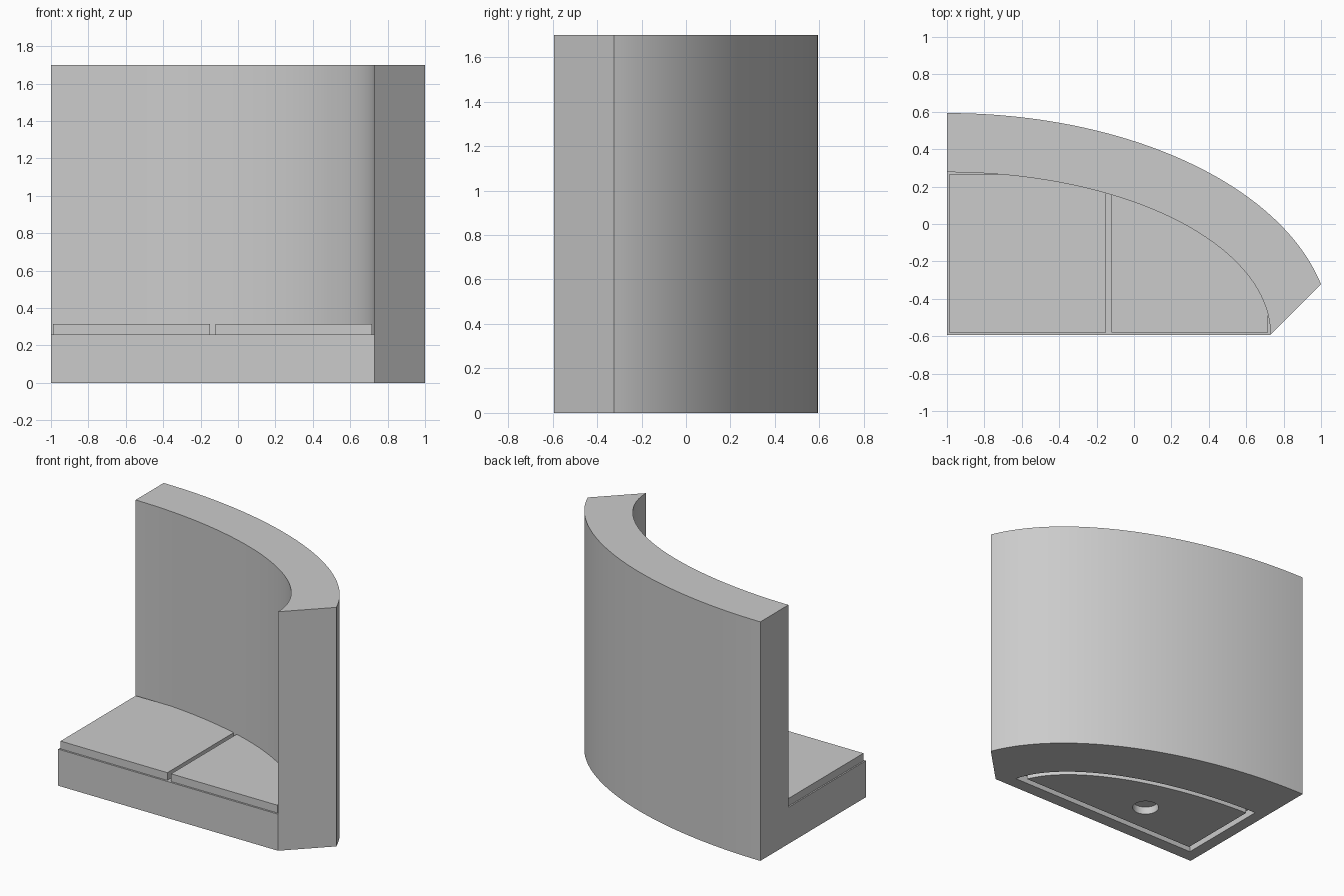
import bpy
import bmesh
import math

cube = bpy.data.objects.get("Cube")
if cube:
    bpy.data.objects.remove(cube, do_unlink=True)

grey = bpy.data.materials.new("light_grey")
grey.use_nodes = True
grey.diffuse_color = (0.6, 0.6, 0.6, 1)
grey.node_tree.nodes["Principled BSDF"].inputs["Base Color"].default_value = (0.6, 0.6, 0.6, 1)

CX, CY = -1.0, -0.593      # shared centre of all the quarter ellipses
SEAT_Z, TOP_Z, RECESS = 0.26, 1.7, 0.055
IN_A, IN_B = 1.73, 0.87    # inner face of the curved back


def arc(a, b, x0, x1, n=56):
    """Points on an ellipse about the centre, from x0 to x1."""
    t0, t1 = (math.acos(max(-1, min(1, (x - CX) / a))) for x in (x0, x1))
    return [(CX + a * math.cos(t0 + (t1 - t0) * i / n),
             CY + b * math.sin(t0 + (t1 - t0) * i / n)) for i in range(n + 1)]


def quarter(a, b, left, front):
    """Quarter ellipse outline trimmed at its left and front sides."""
    right = CX + a * math.sqrt(1 - ((front - CY) / b) ** 2)
    return [(left, front)] + arc(a, b, right, left)


def prism(name, outline, z0, z1):
    bm = bmesh.new()
    face = bm.faces.new([bm.verts.new((x, y, z0)) for x, y in outline])
    ext = bmesh.ops.extrude_face_region(bm, geom=[face])
    verts = [v for v in ext["geom"] if isinstance(v, bmesh.types.BMVert)]
    bmesh.ops.translate(bm, vec=(0, 0, z1 - z0), verts=verts)
    bmesh.ops.recalc_face_normals(bm, faces=bm.faces)
    mesh = bpy.data.meshes.new(name)
    bm.to_mesh(mesh)
    bm.free()
    mesh.materials.append(grey)
    obj = bpy.data.objects.new(name, mesh)
    bpy.context.collection.objects.link(obj)
    return obj


def activate(obj):
    bpy.ops.object.select_all(action="DESELECT")
    obj.select_set(True)
    bpy.context.view_layer.objects.active = obj


def cut(obj, cutter):
    cutter.hide_render = True
    mod = obj.modifiers.new("cut", "BOOLEAN")
    mod.operation, mod.solver, mod.object = "DIFFERENCE", "EXACT", cutter
    activate(obj)
    bpy.ops.object.modifier_apply(modifier=mod.name)
    bpy.data.objects.remove(cutter, do_unlink=True)


# Body: curved back and plinth, with the seat space and underside recess cut out
body = prism("curved_back_and_base",
             [(CX, CY), (CX + IN_A, CY)] + arc(2.054, 1.186, 1.0, CX), 0, TOP_Z)
space = [(CX - 0.2, CY - 0.2), (CX + IN_A, CY - 0.2)] + arc(IN_A, IN_B, CX + IN_A, CX)
cut(body, prism("seat_space_cutter", space + [(CX - 0.2, CY + IN_B)], SEAT_Z, TOP_Z + 0.2))
cut(body, prism("recess_cutter", quarter(1.64, 0.785, -0.915, -0.5), -0.1, RECESS))

# Underside panel standing inside the recess, with a round hole
panel = prism("underside_panel", quarter(1.595, 0.745, -0.87, -0.455), 0, RECESS)
hole = [(-0.3 + 0.088 * math.cos(i * math.tau / 32),
         -0.235 + 0.088 * math.sin(i * math.tau / 32)) for i in range(32)]
cut(panel, prism("hole_cutter", hole, -0.1, RECESS + 0.1))

# Two seat pads, following the curved back
pads = []
for name, x0, x1 in (("right_seat_pad", -0.99, -0.15), ("left_seat_pad", -0.12, 0.717)):
    edge = [(x, min(y, 0.265)) for x, y in arc(IN_A, IN_B, x1, x0)]
    pads.append(prism(name, [(x0, -0.58), (x1, -0.58)] + edge, SEAT_Z, 0.315))

for obj in [body, panel] + pads:
    activate(obj)
    bpy.ops.object.shade_smooth_by_angle(angle=math.radians(30))
